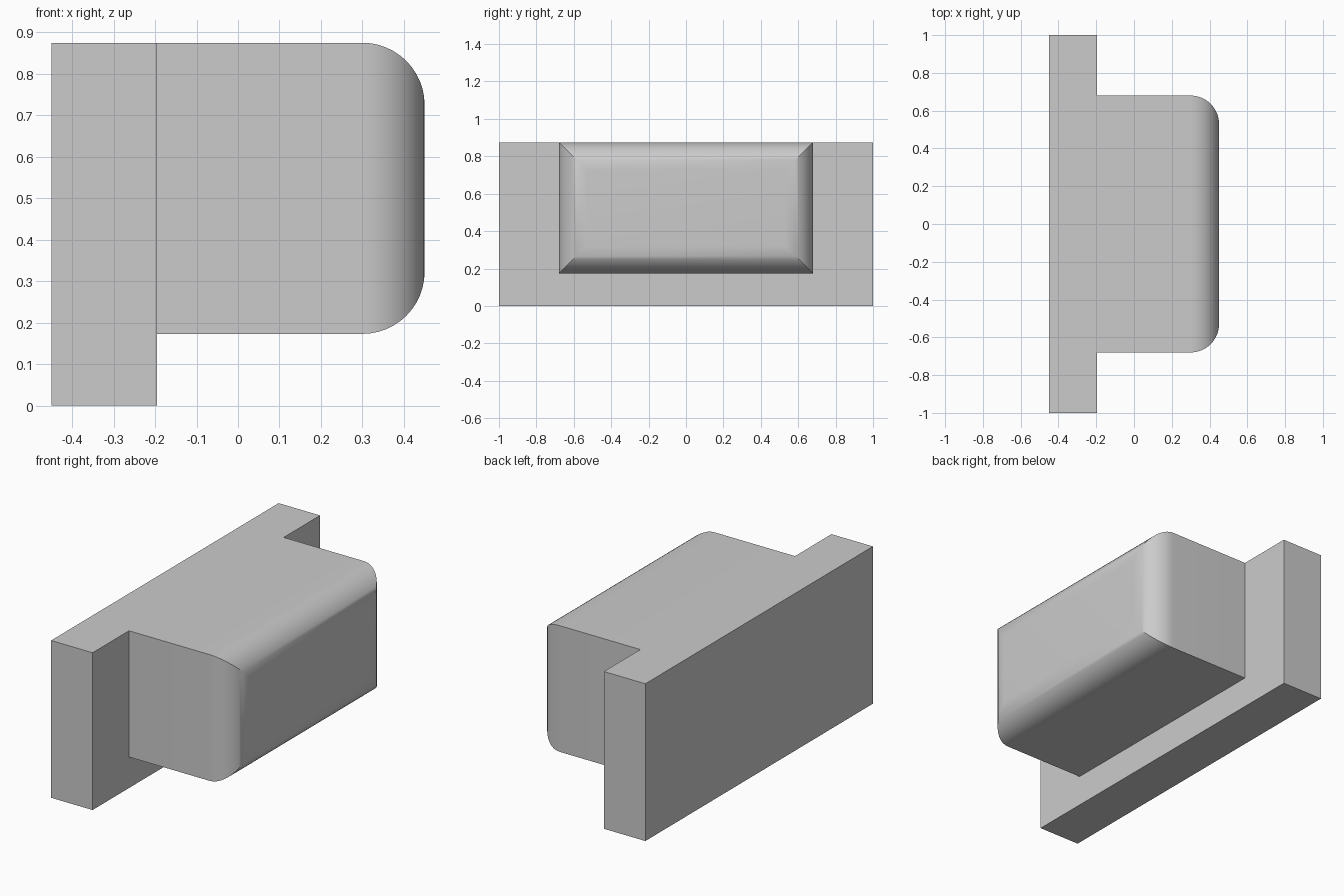
import bpy, bmesh, math

cube = bpy.data.objects.get("Cube")
if cube:
    bpy.data.objects.remove(cube, do_unlink=True)

# Single grey material
grey = bpy.data.materials.new("plain grey")
grey.use_nodes = True
colour = (0.6, 0.6, 0.6, 1)
grey.diffuse_color = colour
grey.node_tree.nodes["Principled BSDF"].inputs["Base Color"].default_value = colour

BACK, STEP, FRONT = -0.45, -0.195, 0.45
TOP, LEDGE = 0.875, 0.173
RADIUS, SEGMENTS = 0.15, 12


def loft(name, sections, close_start=True):
    """Skin rectangles given as (x, half width, bottom, top)."""
    bm = bmesh.new()
    rings = []
    for x, w, low, high in sections:
        corners = [(-w, low), (w, low), (w, high), (-w, high)]
        rings.append([bm.verts.new((x, y, z)) for y, z in corners])
    for a, b in zip(rings, rings[1:]):
        for i in range(4):
            j = (i + 1) % 4
            bm.faces.new((a[i], b[i], b[j], a[j]))
    if close_start:
        bm.faces.new(rings[0][::-1])
    bm.faces.new(rings[-1])
    bmesh.ops.recalc_face_normals(bm, faces=bm.faces)
    mesh = bpy.data.meshes.new(name)
    bm.to_mesh(mesh)
    bm.free()
    mesh.materials.append(grey)
    obj = bpy.data.objects.new(name, mesh)
    bpy.context.collection.objects.link(obj)
    return obj


# Upright backing plate
loft("back_plate", [(BACK, 1, 0, TOP), (STEP, 1, 0, TOP)])

# Projecting block, rounded toward its end face with mitred corners
sections = [(STEP, 0.68, LEDGE, TOP)]
for i in range(SEGMENTS + 1):
    a = math.pi / 2 * i / SEGMENTS
    inset = RADIUS * (1 - math.cos(a))
    sections.append((FRONT - RADIUS + RADIUS * math.sin(a),
                     0.68 - inset, LEDGE + inset, TOP - inset))
block = loft("rounded_block", sections, close_start=False)

bpy.ops.object.select_all(action="DESELECT")
block.select_set(True)
bpy.context.view_layer.objects.active = block
bpy.ops.object.shade_smooth_by_angle(angle=math.radians(30))
